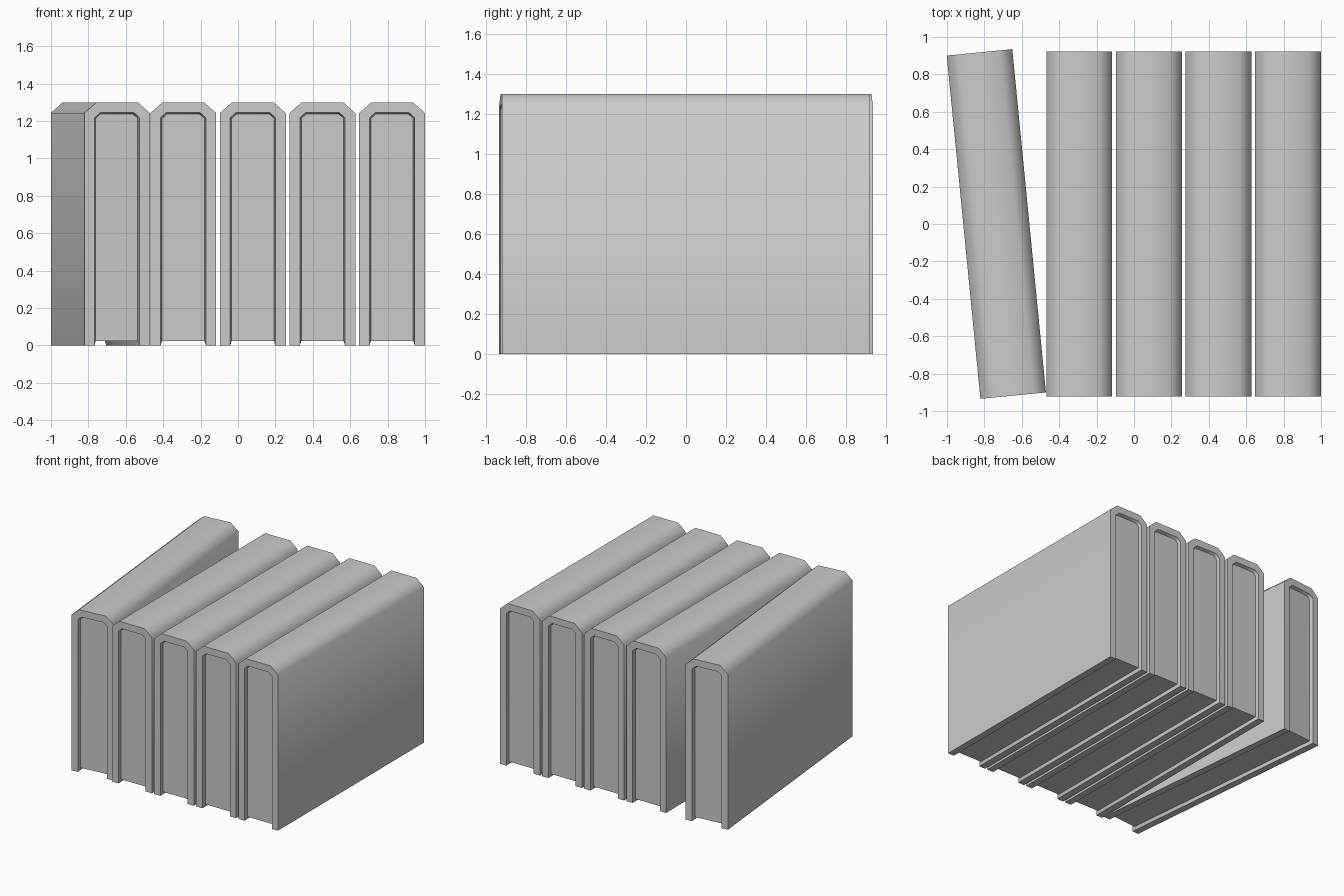
import bpy, bmesh
from math import radians

if "Cube" in bpy.data.objects:
    bpy.data.objects.remove(bpy.data.objects["Cube"])

W, L, H = 0.352, 1.844, 1.30     # block width, length, height
CX, CZ = 0.065, 0.057            # top chamfer
FRAME, SLOPE, DEPTH = 0.055, 0.008, 0.025


def make_block():
    bm = bmesh.new()
    # chamfered cross-section extruded along y
    half = W / 2
    profile = [(-half, 0), (half, 0), (half, H - CZ), (half - CX, H),
               (-half + CX, H), (-half, H - CZ)]
    face = bm.faces.new([bm.verts.new((x, -L / 2, z)) for x, z in profile])
    ext = bmesh.ops.extrude_face_region(bm, geom=[face], use_keep_orig=True)
    moved = [g for g in ext["geom"] if isinstance(g, bmesh.types.BMVert)]
    bmesh.ops.translate(bm, verts=moved, vec=(0, L, 0))
    bmesh.ops.recalc_face_normals(bm, faces=bm.faces[:])

    # one continuous recess over the front, underside and back
    panel = [f for f in bm.faces if abs(f.normal.y) > 0.9 or f.normal.z < -0.9]
    for t in (FRAME, SLOPE):
        bmesh.ops.inset_region(bm, faces=panel, thickness=t, depth=0,
                               use_boundary=True, use_even_offset=True)
    for v in {v for f in panel for v in f.verts}:
        v.co.y -= DEPTH if v.co.y > 0 else -DEPTH
        if v.co.z < 0.01:
            v.co.z = DEPTH
    bmesh.ops.recalc_face_normals(bm, faces=bm.faces[:])
    mesh = bpy.data.meshes.new("block")
    bm.to_mesh(mesh)
    bm.free()
    return mesh


def place(name, x, angle=0):
    ob = bpy.data.objects.new(name, make_block())
    bpy.context.collection.objects.link(ob)
    ob.location.x = x
    ob.rotation_euler.z = radians(angle)
    bpy.ops.object.select_all(action='DESELECT')
    ob.select_set(True)
    bpy.context.view_layer.objects.active = ob
    bpy.ops.object.shade_smooth_by_angle(angle=radians(50))


# row of four straight blocks and one turned block
for i in range(4):
    place(f"straight_block_{i + 1}", -0.293 + 0.3723 * i)
place("turned_block", -0.736, 5.6)
